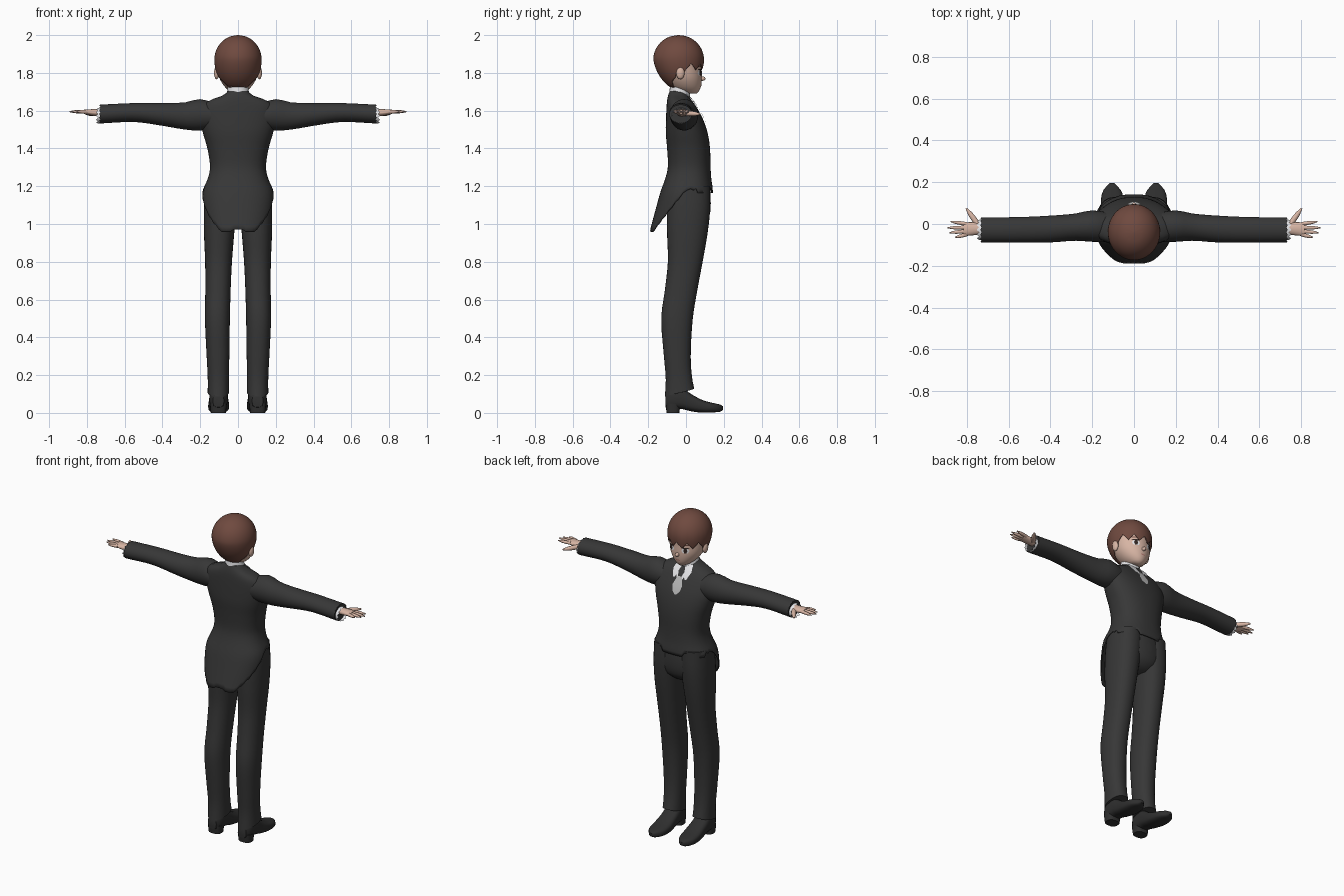
import bpy, bmesh, math
from mathutils import Vector
from mathutils.bvhtree import BVHTree

if "Cube" in bpy.data.objects:
    bpy.data.objects.remove(bpy.data.objects["Cube"])


def material(name, r, g, b):
    m = bpy.data.materials.new(name)
    m.use_nodes = True
    m.diffuse_color = (r, g, b, 1)
    bsdf = m.node_tree.nodes["Principled BSDF"]
    bsdf.inputs["Base Color"].default_value = (r, g, b, 1)
    bsdf.inputs["Roughness"].default_value = 0.8
    return m


SUIT = material("charcoal suit", 0.038, 0.038, 0.038)
SHOE = material("black leather", 0.028, 0.028, 0.028)
HAIR = material("brown hair", 0.16, 0.068, 0.05)
SKIN = material("skin", 0.68, 0.46, 0.37)
WHITE = material("white cloth", 0.78, 0.78, 0.8)
GREY = material("grey cravat", 0.5, 0.5, 0.5)
DARK = material("dark eyes", 0.03, 0.018, 0.015)
LIP = material("lips", 0.5, 0.22, 0.19)


def finish(name, bm, mat, mirror=False, thick=0):
    bmesh.ops.recalc_face_normals(bm, faces=bm.faces)
    me = bpy.data.meshes.new(name)
    bm.to_mesh(me)
    bm.free()
    me.materials.append(mat)
    me.shade_smooth()
    me.set_sharp_from_angle(angle=math.radians(50))
    ob = bpy.data.objects.new(name, me)
    bpy.context.collection.objects.link(ob)
    if thick:
        mod = ob.modifiers.new("thickness", "SOLIDIFY")
        mod.thickness = thick
    if mirror:
        ob.modifiers.new("mirror", "MIRROR")
    return ob


def sample(keys, t):
    """Smooth interpolation of profile keys at position t."""
    k = sorted(keys)
    t = min(max(t, k[0][0]), k[-1][0])
    i = 0
    while i < len(k) - 2 and t > k[i + 1][0]:
        i += 1
    h = k[i + 1][0] - k[i][0]
    u = (t - k[i][0]) / h

    def slope(j, c):
        a, b = k[max(j - 1, 0)], k[min(j + 1, len(k) - 1)]
        return (b[c] - a[c]) / (b[0] - a[0]) * h

    w = u * u * (3 - 2 * u)
    return [k[i][c] * (1 - w) + k[i + 1][c] * w + slope(i, c) * u * (1 - u) ** 2
            - slope(i + 1, c) * u * u * (1 - u) for c in range(1, 5)]


def upright(a, b, t):
    return Vector((a, b, t))


def sideways(a, b, t):
    return Vector((t, b, a))


def lengthways(a, b, t):
    return Vector((b, t, a))


def shell(name, mat, keys, hem=None, place=upright, rows=16, n=32, power=1.0,
          cap=True, **kw):
    """Loft keys (t, centre, radius, back, front); hem(i, cos, sin) sets the lower edge."""
    bm = bmesh.new()
    rings = []
    for r in range(rows + 1):
        ring = []
        for i in range(n):
            a = 2 * math.pi * i / n
            c, s = math.cos(a), math.sin(a)
            end = hem(i, c, s) if hem else keys[-1][0]
            t = keys[0][0] + (end - keys[0][0]) * (r / rows) ** 1.1
            mid, rad, back, front = sample(keys, t)
            x = mid + rad * math.copysign(abs(c) ** power, c)
            y = (back + front) / 2 + (front - back) / 2 * math.copysign(abs(s) ** power, s)
            ring.append(bm.verts.new(place(x, y, t)))
        rings.append(ring)
    for p, q in zip(rings, rings[1:]):
        for i in range(n):
            j = (i + 1) % n
            bm.faces.new((p[i], p[j], q[j], q[i]))
    bm.faces.new(rings[0])
    if cap:
        bm.faces.new(rings[-1])
    return finish(name, bm, mat, **kw)


def plate(name, mat, target, rows, lift=0.004, mirror=False, cols=8, fine=5):
    """Thin patch laid on the +y side of target; rows are (z, x0, x1)."""
    me = target.data
    tree = BVHTree.FromPolygons([v.co for v in me.vertices], [p.vertices for p in me.polygons])
    bm = bmesh.new()
    lines = []
    spans = [Vector(p).lerp(Vector(q), k / fine) for p, q in zip(rows, rows[1:])
             for k in range(fine)] + [Vector(rows[-1])]
    for z, x0, x1 in spans:
        line = []
        for c in range(cols + 1):
            hit, normal, _, _ = tree.ray_cast(Vector((x0 + (x1 - x0) * c / cols, 1, z)),
                                              Vector((0, -1, 0)))
            line.append(bm.verts.new(hit + normal * lift))
        lines.append(line)
    for p, q in zip(lines, lines[1:]):
        for i in range(cols):
            bm.faces.new((p[i], p[i + 1], q[i + 1], q[i]))
    return finish(name, bm, mat, mirror=mirror)


def ball(name, mat, centre, size, mirror=False):
    bm = bmesh.new()
    bmesh.ops.create_uvsphere(bm, u_segments=16, v_segments=10, radius=1)
    bmesh.ops.scale(bm, vec=size, verts=bm.verts)
    bmesh.ops.translate(bm, vec=centre, verts=bm.verts)
    return finish(name, bm, mat, mirror=mirror)


def finger(name, base, tip, r):
    base, tip = Vector(base), Vector(tip)
    side = (tip - base).cross(Vector((0, 0, 1))).normalized()
    shell(name, SKIN, [(0, 0, r, -r, r), (0.6, 0, r * .9, -r * .9, r * .9),
                       (1, 0, r * .3, -r * .3, r * .3)], rows=6, n=10, mirror=True,
          place=lambda a, b, t: base.lerp(tip, t) + side * b + Vector((0, 0, a)))


# Tailcoat: short in front, long pointed tail behind
def coat_hem(i, c, s):
    if s > 0.3:
        return 1.165 if abs(c) < 0.35 or abs(c) > 0.7 else 1.19
    drop = min(max(-s / 0.88, 0), 1)
    split = 0.012 if abs(c) < 0.12 else 0
    return 1.18 - 0.22 * drop + split + 0.008 * (i % 2) * (drop < 1)


coat = shell("tailcoat", SUIT, [
    (1.705, 0, .052, -.085, 0), (1.68, 0, .08, -.095, .01), (1.655, 0, .15, -.1, .03),
    (1.62, 0, .19, -.103, .055), (1.55, 0, .2, -.106, .092), (1.48, 0, .185, -.107, .115),
    (1.4, 0, .162, -.1, .127), (1.3, 0, .148, -.096, .13), (1.24, 0, .16, -.11, .134),
    (1.17, 0, .188, -.135, .142), (1.08, 0, .186, -.16, .13), (.95, 0, .165, -.195, .11)],
    hem=coat_hem, rows=30, n=64, power=0.85, cap=False, thick=0.006)

# Sleeves and shirt cuffs
shell("sleeves", SUIT, [
    (.1, 1.57, .06, -.085, .05), (.2, 1.578, .083, -.085, .065), (.28, 1.572, .072, -.08, .05),
    (.4, 1.58, .06, -.088, .04), (.55, 1.59, .05, -.088, .033), (.73, 1.582, .05, -.088, .032)],
    hem=lambda i, c, s: .735 - .006 * (i % 2), place=sideways, mirror=True)
shell("shirt_cuffs", WHITE, [(.68, 1.578, .042, -.078, .022), (.75, 1.572, .04, -.075, .02)],
      hem=lambda i, c, s: .752 - .01 * (i % 2), place=sideways, rows=4, n=24, mirror=True,
      cap=False)

# Hands
shell("palms", SKIN, [(.7, 1.588, .02, -.045, .0), (.76, 1.59, .018, -.053, .008),
                      (.815, 1.594, .012, -.058, .008)], place=sideways, rows=6, n=16, mirror=True)
for name, y, tip_x, tip_y in (("index_fingers", .0, .878, .012), ("middle_fingers", -.017, .893, -.018),
                              ("ring_fingers", -.034, .883, -.042), ("little_fingers", -.05, .855, -.064)):
    finger(name, (.80, y, 1.594), (tip_x, tip_y, 1.595), .0095)
finger("thumbs", (.745, -.005, 1.586), (.802, .075, 1.582), .014)

# Trousers
shell("trouser_seat", SUIT, [(1.26, 0, .14, -.09, .12), (1.1, 0, .176, -.1, .131),
                             (1.02, 0, .15, -.09, .115), (.98, 0, .07, -.06, .07)])
shell("trouser_legs", SUIT, [
    (1.2, .088, .085, -.09, .128), (1.08, .094, .086, -.1, .128), (.95, .1, .08, -.1, .114),
    (.8, .103, .071, -.096, .088), (.65, .106, .067, -.112, .06), (.5, .109, .066, -.131, .036),
    (.3, .106, .06, -.117, .025), (.18, .104, .056, -.107, .033), (.08, .104, .057, -.112, .055)],
    hem=lambda i, c, s: .107 + .02 * s, rows=28, power=0.9, mirror=True)

# Shoes with a raised heel block
shell("shoes", SHOE, [
    (-.108, .065, .035, .075, .132), (-.08, .075, .052, .058, .148), (-.02, .075, .055, .053, .152),
    (.03, .053, .045, .05, .154), (.09, .034, .033, .047, .158), (.15, .027, .024, .057, .152),
    (.185, .025, .018, .082, .128), (.196, .025, .01, .095, .115)],
    place=lengthways, rows=20, n=24, power=0.7, mirror=True)
shell("shoe_heels", SHOE, [(.05, .104, .045, -.108, -.03), (0, .104, .04, -.103, -.035)],
      rows=2, n=20, power=0.7, mirror=True)

# Neck, collar and head
shell("neck", SKIN, [(1.76, 0, .045, -.075, .01), (1.66, 0, .048, -.08, .005)], rows=3, n=24)
shell("shirt_collar", WHITE, [(1.735, 0, .053, -.084, .012), (1.68, 0, .06, -.09, .022)],
      hem=lambda i, c, s: 1.685 - .02 * max(s, 0), rows=4, n=24, cap=False)
head = shell("head", SKIN, [
    (1.975, 0, .03, -.07, 0), (1.94, 0, .085, -.13, .055), (1.88, 0, .108, -.15, .08),
    (1.82, 0, .108, -.14, .083), (1.77, 0, .097, -.115, .084), (1.73, 0, .073, -.085, .079),
    (1.705, 0, .047, -.05, .07), (1.69, 0, .02, .02, .055)], rows=24, n=40)
ball("nose", SKIN, (0, .086, 1.77), (.011, .017, .012))
ball("ears", SKIN, (.113, -.03, 1.8), (.014, .022, .034), mirror=True)

# Face details
plate("eye_whites", WHITE, head, [(1.815, .034, .058), (1.8, .024, .066), (1.785, .032, .058)],
      .002, True)
plate("irises", DARK, head, [(1.815, .04, .052), (1.8, .036, .056), (1.786, .041, .051)],
      .004, True)
plate("eyelids", DARK, head, [(1.821, .033, .06), (1.814, .024, .069)], .005, True, fine=2)
plate("eyebrows", HAIR, head, [(1.838, .025, .066), (1.832, .023, .068)], .003, True, fine=2)
plate("mouth", LIP, head, [(1.738, -.016, .016), (1.732, -.012, .012)], .002, fine=2)


# Hair: rounded bob with a jagged fringe
def hair_hem(i, c, s):
    zigzag = abs(i % 6 - 3) / 3
    if s > 0.25:
        return 1.815 + .035 * zigzag
    if s > -0.2:
        return 1.78 + .035 * zigzag
    return 1.78 - .065 * min((-s - 0.2) / 0.5, 1) + .012 * zigzag


hair_keys = []
for k in range(19):
    e = math.radians(88 - 8.5 * k)
    f = math.cos(e)
    z = 1.87 + math.sin(e) * (.13 if e > 0 else .17)
    lean = .025 * max(0, 1.87 - z) / .15
    if e > math.radians(-68):
        hair_keys.append((z, 0, .125 * f, -.04 + lean - .133 * f, -.04 + .135 * f))
shell("hair", HAIR, hair_keys, hem=hair_hem, rows=28, n=72, cap=False, thick=0.004)

# Shirt front, tie knot and cravat laid on the chest
plate("collar_wings", WHITE, coat, [(1.685, .005, .05), (1.65, .012, .062), (1.61, .034, .045)],
      .006, True)
plate("shirt_front", WHITE, coat, [(1.685, -.045, .045), (1.63, -.03, .03), (1.6, -.015, .015)], .004)
plate("tie_knot", SUIT, coat, [(1.67, -.012, .012), (1.645, -.02, .02), (1.62, -.012, .012)], .008)
plate("cravat", GREY, coat, [(1.62, -.014, .014), (1.575, -.032, .032), (1.545, -.026, .026),
                             (1.525, -.004, .004)], .007)
